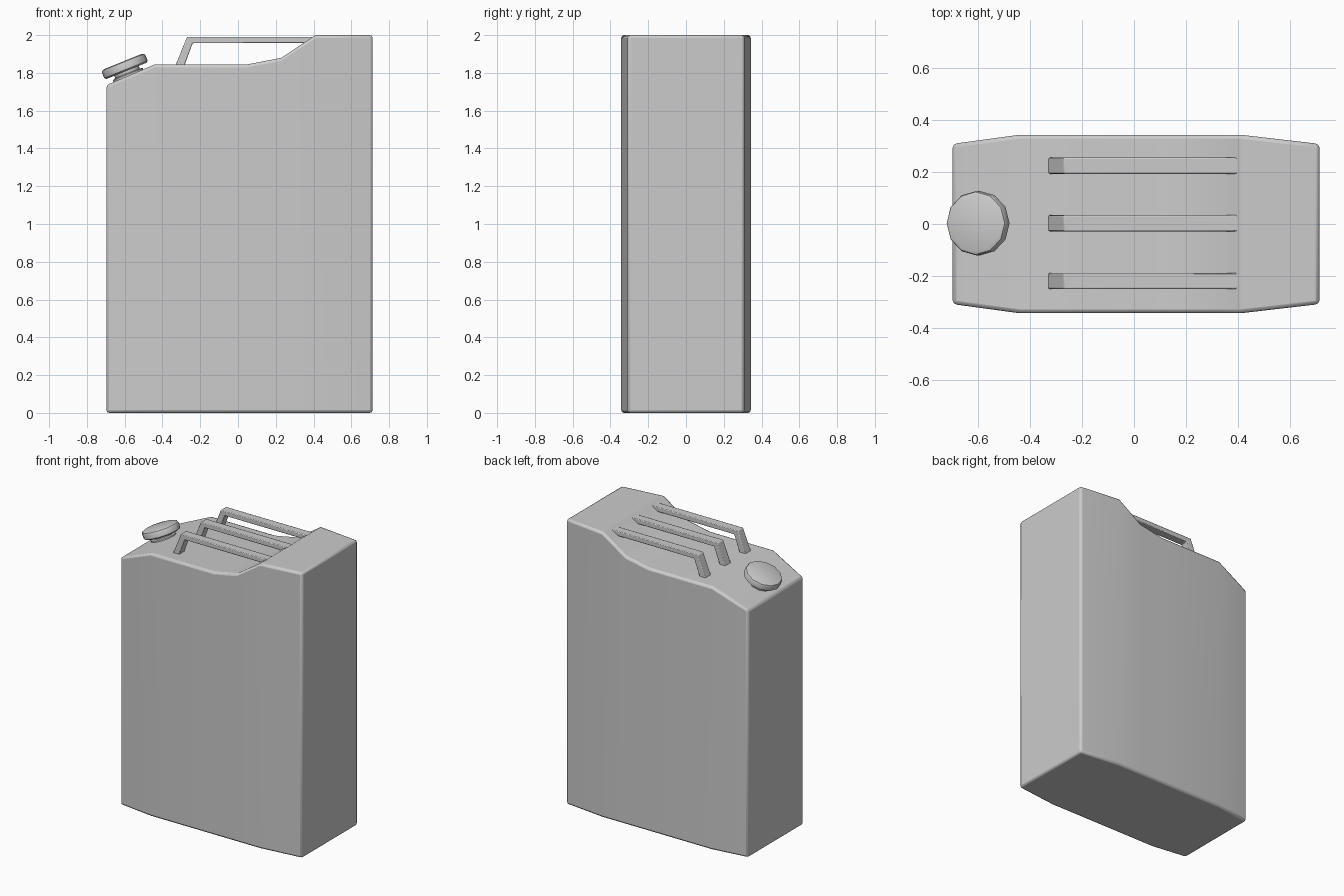
import bpy, bmesh, math
from mathutils import Matrix

if "Cube" in bpy.data.objects:
    bpy.data.objects.remove(bpy.data.objects["Cube"])


def make_object(name, verts, faces, bevel=0.0, angle=40, shade=30):
    mesh = bpy.data.meshes.new(name)
    bm = bmesh.new()
    vs = [bm.verts.new(v) for v in verts]
    for f in faces:
        bm.faces.new([vs[i] for i in f])
    bmesh.ops.recalc_face_normals(bm, faces=bm.faces)
    bm.to_mesh(mesh)
    bm.free()
    obj = bpy.data.objects.new(name, mesh)
    bpy.context.collection.objects.link(obj)
    if bevel:
        mod = obj.modifiers.new("rounded_edges", "BEVEL")
        mod.width, mod.segments = bevel, 2
        mod.limit_method, mod.angle_limit = "ANGLE", math.radians(angle)
    bpy.ops.object.select_all(action="DESELECT")
    obj.select_set(True)
    bpy.context.view_layer.objects.active = obj
    bpy.ops.object.shade_smooth_by_angle(angle=math.radians(shade))
    return obj


# Can body: stations along x as (x, top height, half width)
stations = [(-0.697, 1.735, 0.308), (-0.44, 1.845, 0.343), (0.05, 1.845, 0.343),
            (0.23, 1.88, 0.343), (0.41, 2.0, 0.343), (0.713, 2.0, 0.308)]
verts, faces = [], []
for x, z, w in stations:
    verts += [(x, -w, 0), (x, w, 0), (x, w, z), (x, -w, z)]
last = 4 * (len(stations) - 1)
for s in range(0, last, 4):
    for k in range(4):
        n = (k + 1) % 4
        faces.append((s + k, s + n, s + 4 + n, s + 4 + k))
faces += [(0, 1, 2, 3), tuple(last + k for k in range(4))]
make_object("can_body", verts, faces, bevel=0.015)

# Three carrying handles: bent flat bars running into the raised shoulder
outer = [(-0.333, 1.835), (-0.27, 1.99), (0.10, 1.99), (0.40, 1.99)]
inner = [(-0.285, 1.835), (-0.24, 1.957), (0.10, 1.957), (0.375, 1.957)]
for i, y in enumerate((-0.219, 0.003, 0.224)):
    verts, faces = [], []
    for (xo, zo), (xi, zi) in zip(outer, inner):
        verts += [(xo, y - 0.031, zo), (xo, y + 0.031, zo),
                  (xi, y + 0.031, zi), (xi, y - 0.031, zi)]
    for s in (0, 4, 8):
        for k in range(4):
            n = (k + 1) % 4
            faces.append((s + k, s + n, s + 4 + n, s + 4 + k))
    faces += [(0, 1, 2, 3), (12, 13, 14, 15)]
    make_object(f"handle_{i + 1}", verts, faces, bevel=0.005, angle=60)


def lathe(name, profile, sides=12):
    verts = [(r * math.cos(2 * math.pi * k / sides), r * math.sin(2 * math.pi * k / sides), h)
             for r, h in profile for k in range(sides)]
    faces = []
    for s in range(len(profile) - 1):
        for k in range(sides):
            n = (k + 1) % sides
            faces.append((s * sides + k, s * sides + n,
                          (s + 1) * sides + n, (s + 1) * sides + k))
    top = (len(profile) - 1) * sides
    faces += [tuple(range(sides)), tuple(range(top, top + sides))]
    obj = make_object(name, verts, faces, shade=35)
    obj.matrix_world = (Matrix.Translation((-0.60, 0.003, 1.835))
                        @ Matrix.Rotation(math.radians(-22), 4, "Y"))
    return obj


# Spout neck and tilted screw cap
lathe("spout_neck", [(0.085, -0.075), (0.085, -0.045), (0.07, -0.04), (0.07, -0.01)])
lathe("spout_cap", [(0.115, -0.026), (0.124, -0.018), (0.124, 0.014),
                    (0.12, 0.022), (0.108, 0.027)])
